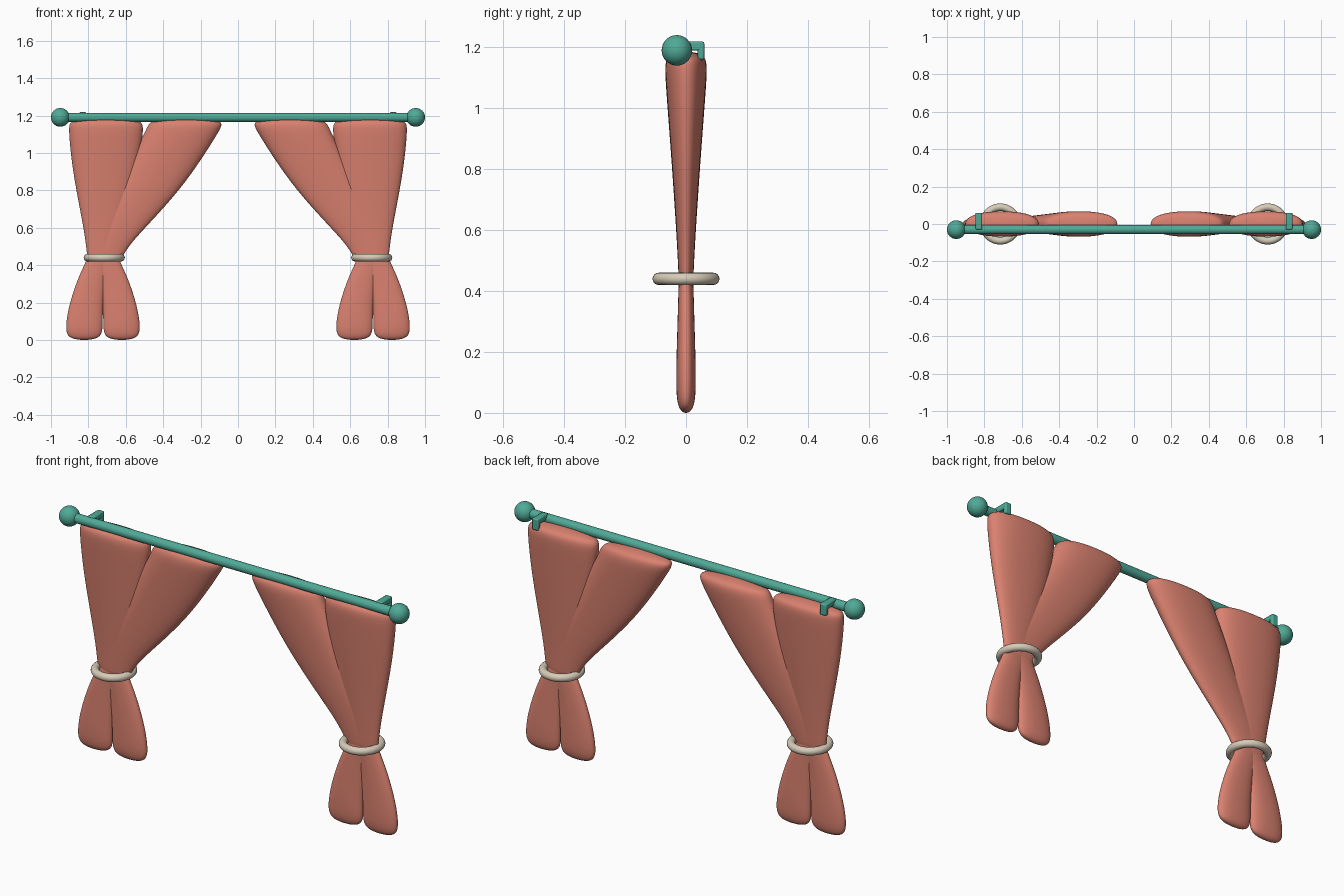
import bpy, bmesh, math
from mathutils import Vector

if "Cube" in bpy.data.objects:
    bpy.data.objects.remove(bpy.data.objects["Cube"])


def material(name, rgb):
    m = bpy.data.materials.new(name)
    m.diffuse_color = (*rgb, 1)
    m.use_nodes = True
    m.node_tree.nodes["Principled BSDF"].inputs["Base Color"].default_value = m.diffuse_color
    return m


CLOTH = material("coral_cloth", (0.70, 0.22, 0.16))
METAL = material("teal_metal", (0.08, 0.40, 0.31))
CORD = material("cream_cord", (0.68, 0.60, 0.48))


def finish(ob, name, mat, angle=60):
    ob.name = name
    ob.data.materials.append(mat)
    bpy.ops.object.select_all(action='DESELECT')
    bpy.context.view_layer.objects.active = ob
    ob.select_set(True)
    bpy.ops.object.shade_smooth_by_angle(angle=math.radians(angle))


def spow(v, p):
    return math.copysign(abs(v) ** p, v)


def fold(name, rows, side, n=20):
    """Loft a soft cloth fold through rows of (z, inner x, outer x, half depth)."""
    bm = bmesh.new()
    rings = []
    for z, xa, xb, hy in rows:
        ring = []
        for i in range(n):
            a = math.tau * i / n
            x = (xa + xb) / 2 + (xb - xa) / 2 * spow(math.cos(a), 0.88)
            ring.append(bm.verts.new((side * x, hy * spow(math.sin(a), 0.88), z)))
        rings.append(ring)
    for r0, r1 in zip(rings, rings[1:]):
        for i in range(n):
            j = (i + 1) % n
            bm.faces.new((r0[i], r0[j], r1[j], r1[i]))
    bm.faces.new(rings[0])
    bm.faces.new(rings[-1])
    bmesh.ops.recalc_face_normals(bm, faces=bm.faces)
    me = bpy.data.meshes.new(name)
    bm.to_mesh(me)
    bm.free()
    ob = bpy.data.objects.new(name, me)
    bpy.context.collection.objects.link(ob)
    finish(ob, name, CLOTH, 180)
    sub = ob.modifiers.new("soften", 'SUBSURF')
    sub.levels = sub.render_levels = 2


def box(name, centre, size, mat):
    bpy.ops.mesh.primitive_cube_add(size=1, location=centre)
    ob = bpy.context.object
    ob.scale = size
    bpy.ops.object.transform_apply(location=False, rotation=False, scale=True)
    bev = ob.modifiers.new("bevel", 'BEVEL')
    bev.width, bev.segments = 0.006, 2
    finish(ob, name, mat, 40)


# fold profiles for the right-hand curtain
OUTER_TOP = [(0.41, .65, .80, .022), (0.45, .645, .808, .025), (0.55, .635, .818, .029),
             (0.70, .59, .847, .038), (0.90, .54, .885, .053), (1.05, .513, .902, .064),
             (1.13, .503, .907, .070), (1.16, .510, .903, .066), (1.174, .535, .88, .055),
             (1.182, .59, .82, .035), (1.186, .68, .73, .008)]
INNER_TOP = [(0.41, .635, .78, .022), (0.45, .615, .795, .025), (0.52, .57, .785, .028),
             (0.62, .475, .745, .034), (0.80, .31, .65, .046), (0.97, .19, .57, .059),
             (1.09, .115, .51, .068), (1.135, .088, .49, .070), (1.162, .083, .475, .065),
             (1.175, .11, .445, .054), (1.182, .17, .38, .035), (1.186, .25, .30, .008)]
OUTER_LOW = [(0.47, .68, .80, .020), (0.42, .68, .812, .025), (0.33, .708, .858, .027),
             (0.18, .722, .907, .032), (0.08, .722, .922, .033), (0.035, .726, .918, .029),
             (0.012, .745, .90, .021), (0.003, .78, .865, .011), (0.0, .81, .835, .003)]
INNER_LOW = [(z, 1.444 - b, 1.444 - a, h) for z, a, b, h in OUTER_LOW]

# rod between the two finials
bpy.ops.mesh.primitive_cylinder_add(vertices=32, radius=0.024, depth=1.88,
                                    location=(0, -0.03, 1.19), rotation=(0, math.pi / 2, 0))
finish(bpy.context.object, "rod", METAL)

for side, tag in ((-1, "left"), (1, "right")):
    # curtain folds above and below the tie
    fold("outer_upper_fold_" + tag, OUTER_TOP, side)
    fold("inner_upper_fold_" + tag, INNER_TOP, side)
    fold("outer_lower_fold_" + tag, OUTER_LOW, side)
    fold("inner_lower_fold_" + tag, INNER_LOW, side)
    # tieback ring
    bpy.ops.mesh.primitive_torus_add(location=(side * 0.715, 0, 0.44), major_radius=0.09,
                                     minor_radius=0.02, major_segments=48, minor_segments=16)
    finish(bpy.context.object, "tieback_" + tag, CORD)
    # round finial
    bpy.ops.mesh.primitive_uv_sphere_add(segments=32, ring_count=16, radius=0.05,
                                         location=(side * 0.95, -0.03, 1.19))
    finish(bpy.context.object, "finial_" + tag, METAL)
    # wall bracket: arm and plate
    box("bracket_arm_" + tag, (side * 0.83, 0.014, 1.204), (0.036, 0.088, 0.03), METAL)
    box("bracket_plate_" + tag, (side * 0.83, 0.049, 1.189), (0.036, 0.022, 0.06), METAL)
